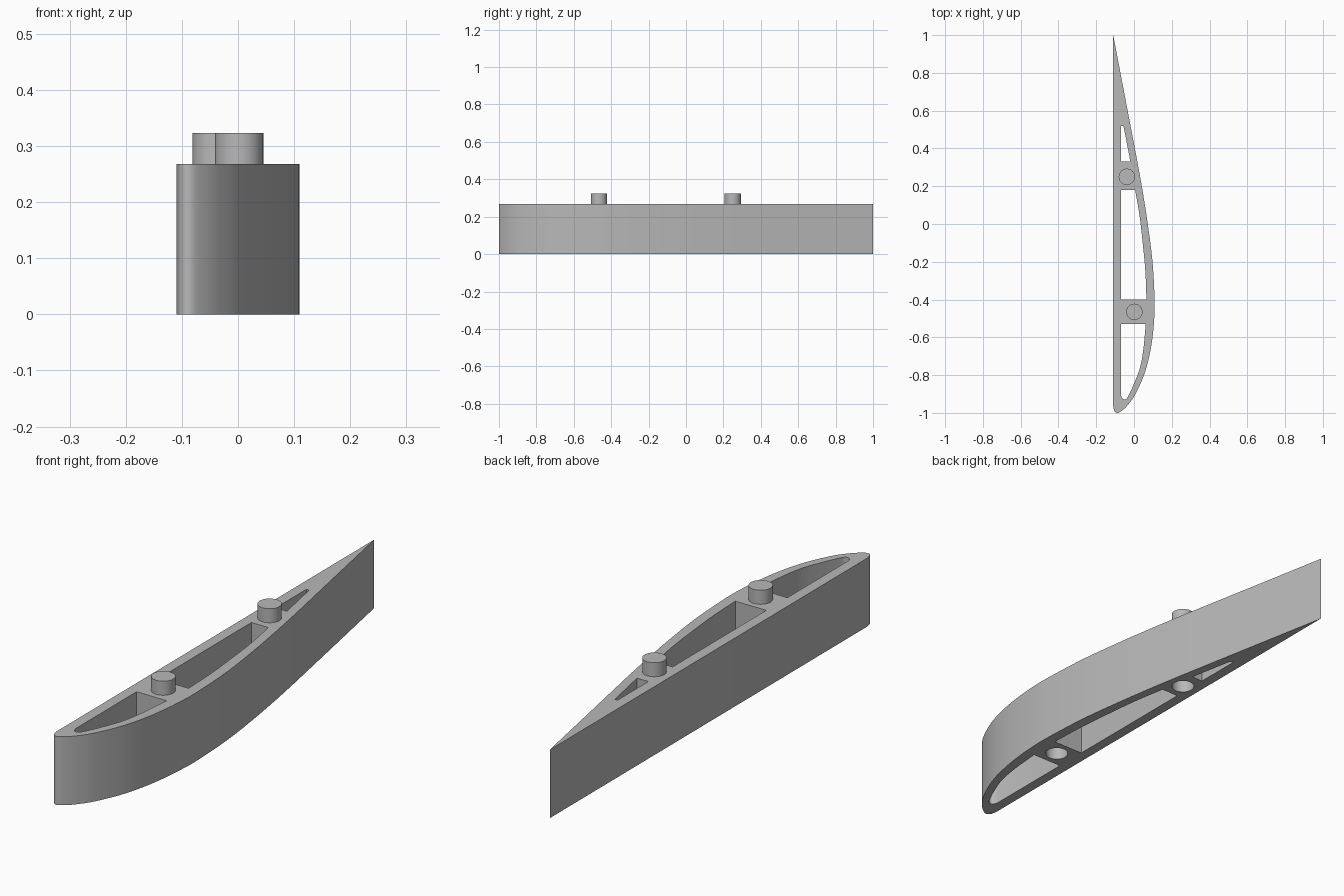
import bpy
import bmesh
from mathutils import Vector

HEIGHT = 0.268
PIN_TOP = 0.323
PIN_RADIUS = 0.043
FLAT_X = -0.11
POCKET_X = -0.068
PINS = [(0.002, -0.465), (-0.038, 0.25)]

cube = bpy.data.objects.get("Cube")
if cube:
    bpy.data.objects.remove(cube, do_unlink=True)

grey = bpy.data.materials.new("plain grey")
grey.use_nodes = True
grey.diffuse_color = (0.48, 0.48, 0.48, 1)
grey.node_tree.nodes["Principled BSDF"].inputs["Base Color"].default_value = grey.diffuse_color


def smooth_path(points, steps=6):
    """Catmull-Rom curve through the points."""
    p = [Vector(q) for q in points]
    p = [2 * p[0] - p[1]] + p + [2 * p[-1] - p[-2]]
    path = []
    for a, b, c, d in zip(p, p[1:], p[2:], p[3:]):
        for i in range(steps):
            t = i / steps
            path.append(b + 0.5 * t * (c - a + t * (2 * a - 5 * b + 4 * c - d
                                                   + t * (3 * (b - c) + d - a))))
    return path + [p[-2]]


def prism(name, outline, bottom, top):
    """Extrude a flat outline between two heights."""
    bm = bmesh.new()
    face = bm.faces.new([bm.verts.new((x, y, bottom)) for x, y in outline])
    grown = bmesh.ops.extrude_face_region(bm, geom=[face])["geom"]
    bmesh.ops.translate(bm, vec=(0, 0, top - bottom),
                        verts=[v for v in grown if isinstance(v, bmesh.types.BMVert)])
    bmesh.ops.recalc_face_normals(bm, faces=bm.faces)
    return add_object(name, bm)


def cylinder(name, x, y, radius, bottom, top):
    bm = bmesh.new()
    bmesh.ops.create_cone(bm, cap_ends=True, segments=48, radius1=radius,
                          radius2=radius, depth=top - bottom)
    bmesh.ops.translate(bm, vec=(x, y, (top + bottom) / 2), verts=bm.verts)
    return add_object(name, bm)


def add_object(name, bm):
    mesh = bpy.data.meshes.new(name)
    bm.to_mesh(mesh)
    bm.free()
    mesh.materials.append(grey)
    obj = bpy.data.objects.new(name, mesh)
    bpy.context.scene.collection.objects.link(obj)
    return obj


def smooth(obj):
    bpy.ops.object.select_all(action="DESELECT")
    obj.select_set(True)
    bpy.context.view_layer.objects.active = obj
    bpy.ops.object.shade_smooth_by_angle(angle=0.6)


# Wing section: straight tail, curved back and rounded nose
curved_side = smooth_path([
    (0.045, 0.18), (0.073, 0.0), (0.098, -0.2), (0.109, -0.4), (0.107, -0.5),
    (0.098, -0.6), (0.081, -0.7), (0.053, -0.8), (0.008, -0.9), (-0.03, -0.955),
    (-0.06, -0.985), (-0.085, -1.0), (-0.103, -0.992), (FLAT_X, -0.965)])
wing = prism("wing_section", [(FLAT_X, 1.0), (0.018, 0.33)] + curved_side, 0, HEIGHT)

# Through pockets between the webs
nose = smooth_path([
    (POCKET_X, -0.91), (-0.06, -0.925), (-0.045, -0.928), (-0.029, -0.908),
    (0.002, -0.84), (0.032, -0.76), (0.05, -0.66), (0.062, -0.53)])
middle = smooth_path([(0.066, -0.40), (0.06, -0.25), (0.047, -0.11),
                      (0.03, 0.04), (0.006, 0.18)])
pockets = {
    "nose_pocket": [(POCKET_X, -0.53)] + nose,
    "middle_pocket": [(POCKET_X, 0.18), (POCKET_X, -0.40)] + middle,
    "tail_pocket": [(POCKET_X, 0.52), (POCKET_X, 0.33), (-0.019, 0.33), (-0.056, 0.52)],
}
cutters = [prism(name, shape, -0.1, HEIGHT + 0.1) for name, shape in pockets.items()]

# Blind sockets under the pins
cutters += [cylinder("socket", x, y, PIN_RADIUS, -0.1, 0.065) for x, y in PINS]

for cutter in cutters:
    cutter.hide_render = True
    cut = wing.modifiers.new(cutter.name, "BOOLEAN")
    cut.operation = "DIFFERENCE"
    cut.solver = "EXACT"
    cut.object = cutter

# Bake the cuts and drop the cutters
bpy.context.view_layer.update()
evaluated = wing.evaluated_get(bpy.context.evaluated_depsgraph_get())
baked = bpy.data.meshes.new_from_object(evaluated)
wing.modifiers.clear()
wing.data = baked
for cutter in cutters:
    bpy.data.objects.remove(cutter, do_unlink=True)
smooth(wing)

# Locating pins on top
for name, (x, y) in zip(("front_pin", "back_pin"), PINS):
    smooth(cylinder(name, x, y, PIN_RADIUS, HEIGHT, PIN_TOP))
